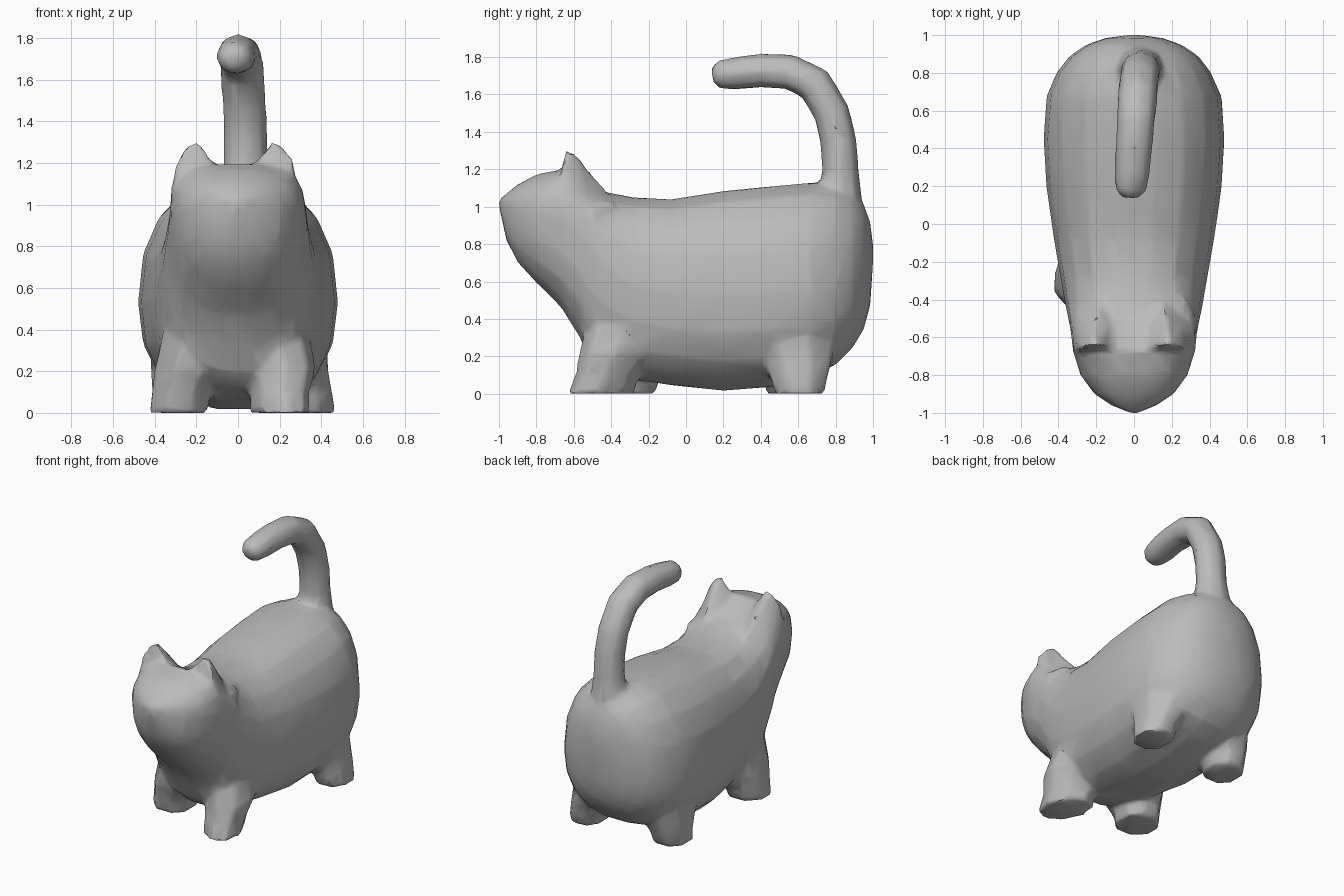
import bpy, bmesh
from math import cos, sin, pi, copysign, radians
from mathutils import Matrix, Vector

cube = bpy.data.objects.get("Cube")
if cube:
    bpy.data.objects.remove(cube)

# Single plain grey for the whole figure
grey = bpy.data.materials.new("plain_grey")
grey.use_nodes = True
colour = (0.5, 0.5, 0.5, 1)
grey.diffuse_color = colour
grey.node_tree.nodes["Principled BSDF"].inputs["Base Color"].default_value = colour

parts = []


def finish(name, bm):
    bmesh.ops.recalc_face_normals(bm, faces=bm.faces)
    mesh = bpy.data.meshes.new(name)
    bm.to_mesh(mesh)
    bm.free()
    mesh.materials.append(grey)
    obj = bpy.data.objects.new(name, mesh)
    bpy.context.collection.objects.link(obj)
    parts.append(obj)


def loft(name, rings):
    """Skin a list of point rings and cap both ends."""
    bm = bmesh.new()
    loops = [[bm.verts.new(p) for p in ring] for ring in rings]
    n = len(loops[0])
    for a, b in zip(loops, loops[1:]):
        for i in range(n):
            j = (i + 1) % n
            bm.faces.new((a[i], a[j], b[j], b[i]))
    bm.faces.new(loops[0])
    bm.faces.new(loops[-1])
    finish(name, bm)


def power(v, e):
    return copysign(abs(v) ** e, v)


def body_ring(y, w, low, mid, top, e=.85, sides=18):
    """Upright rounded section; a smaller e gives squarer shoulders."""
    ring = []
    for i in range(sides):
        a = 2 * pi * i / sides
        k = e if sin(a) > 0 else .85
        c, s = power(cos(a), k), power(sin(a), k)
        ring.append((w * c, y, mid + s * (top - mid if s > 0 else mid - low)))
    return ring


# Body and head: y, half width, underside, widest height, top, squareness
sections = [
    (-1.0, .02, 1.0, 1.02, 1.04), (-.96, .12, .82, .99, 1.07),
    (-.9, .21, .7, .97, 1.12), (-.8, .285, .59, .97, 1.175),
    (-.67, .325, .46, .96, 1.2, .65), (-.57, .335, .3, .88, 1.15, .65),
    (-.52, .345, .19, .8, 1.12, .7), (-.42, .365, .11, .68, 1.08, .8),
    (-.28, .39, .07, .58, 1.055), (-.08, .425, .04, .54, 1.045),
    (.2, .465, .01, .53, 1.09), (.45, .48, .03, .53, 1.115),
    (.67, .465, .09, .54, 1.135), (.8, .41, .15, .56, 1.12),
    (.89, .34, .24, .6, 1.08), (.95, .25, .34, .65, 1.02),
    (.985, .15, .47, .7, .92), (1.0, .04, .7, .75, .8)]
loft("body", [body_ring(*s) for s in sections])


# Legs: stubby lofts that lean into the body; turn rotates the long axis
def leg(name, stations, turn=0):
    spin = Matrix.Rotation(radians(turn), 3, 'Z')
    rings = []
    for x, y, z, rx, ry in stations:
        angles = [2 * pi * (i + .5) / 8 for i in range(8)]
        rings.append([Vector((x, y, z)) + spin @ Vector((rx * cos(a), ry * sin(a), 0))
                      for a in angles])
    loft(name, rings)


leg("front_leg_left", [(.2, -.455, 0, .135, .19), (.2, -.42, .1, .14, .18),
                       (.2, -.37, .22, .17, .21), (.14, -.3, .45, .18, .22)], 25)
leg("front_leg_right", [(-.285, -.31, 0, .15, .155), (-.275, -.3, .08, .15, .17),
                        (-.235, -.28, .2, .18, .24), (-.16, -.26, .45, .2, .28)])
leg("hind_leg_left", [(.345, .605, 0, .13, .145), (.33, .605, .08, .135, .16),
                      (.28, .59, .2, .165, .21), (.22, .54, .42, .22, .26)])
leg("hind_leg_right", [(-.285, .56, 0, .135, .145), (-.28, .57, .08, .14, .16),
                       (-.26, .57, .2, .17, .21), (-.22, .54, .42, .22, .26)])


# Ears: folded wedges that grow out of the corners of the head
def wedge(name, points):
    bm = bmesh.new()
    for p in points:
        bm.verts.new(p)
    bmesh.ops.convex_hull(bm, input=bm.verts)
    finish(name, bm)


for side, word, shift in ((1, "left", -.03), (-1, "right", 0)):
    points = [(.24, -.635, 1.29), (.19, -.64, 1.305), (.215, -.59, 1.285),
              (.324, -.68, 1.08), (.29, -.66, 1.235), (.1, -.66, 1.195),
              (.12, -.5, 1.1), (.18, -.38, 1.03), (.31, -.5, 1.0), (.33, -.6, .95)]
    wedge("ear_" + word, [(side * (x + shift), y, z) for x, y, z in points])

# Small fur tuft behind the left cheek
wedge("cheek_tuft", [(.335, -.5, .99), (.27, -.58, 1.03), (.25, -.36, 1.04),
                     (.3, -.48, .8)])

# Tail: tapered tube curling forward over the back; x, y, z, radius
path = [(.03, .81, .98, .14), (.03, .825, 1.1, .115), (.035, .825, 1.2, .1),
        (.035, .815, 1.35, .1), (.03, .78, 1.5, .1), (.02, .685, 1.66, .1),
        (.01, .55, 1.722, .098), (0, .4, 1.728, .093), (-.01, .27, 1.713, .09),
        (-.015, .18, 1.705, .08), (-.015, .14, 1.7, .045)]
rings = []
for k, (x, y, z, r) in enumerate(path):
    before, after = path[max(k - 1, 0)], path[min(k + 1, len(path) - 1)]
    along = (Vector(after[:3]) - Vector(before[:3])).normalized()
    across = Vector((1, 0, 0))
    out = across.cross(along).normalized()
    rings.append([Vector((x, y, z)) + across * (1.08 * r * cos(2 * pi * i / 8))
                  + out * (r * sin(2 * pi * i / 8)) for i in range(8)])
loft("tail", rings)

# Fuse the parts into one skin, soften the joins and reduce to facets
bpy.ops.object.select_all(action='DESELECT')
for obj in parts:
    obj.select_set(True)
cat = parts[0]
bpy.context.view_layer.objects.active = cat
bpy.ops.object.join()
cat.name = cat.data.name = "cat"
remesh = cat.modifiers.new("fuse", 'REMESH')
remesh.mode = 'VOXEL'
remesh.voxel_size = .02
soften = cat.modifiers.new("soften", 'SMOOTH')
soften.factor, soften.iterations = .5, 5
reduce = cat.modifiers.new("reduce", 'DECIMATE')
reduce.ratio = .06
for modifier in (remesh, soften, reduce):
    bpy.ops.object.modifier_apply(modifier=modifier.name)
bpy.ops.object.shade_smooth_by_angle(angle=radians(45))
